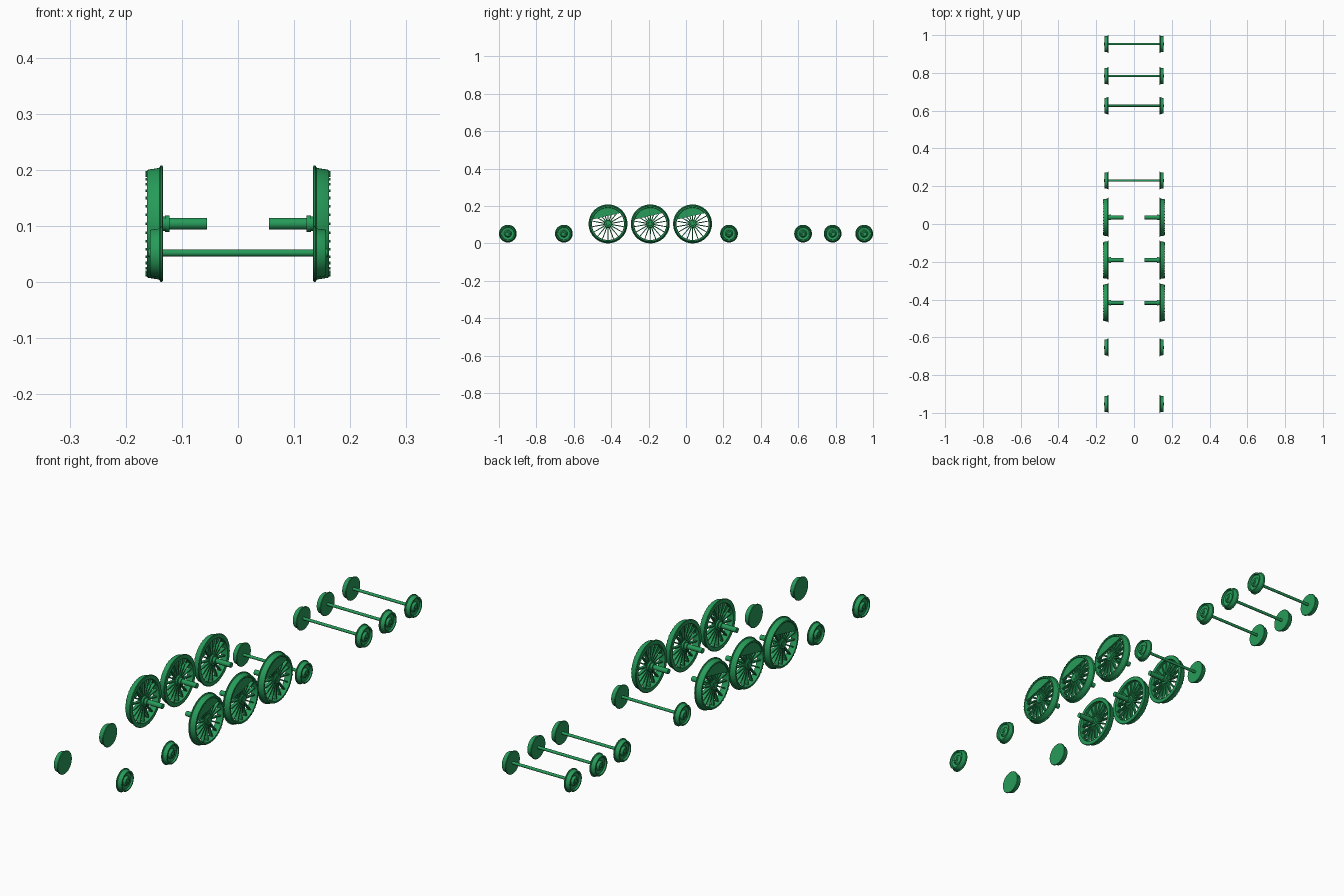
import bpy, bmesh, math
from mathutils import Matrix, Vector

if "Cube" in bpy.data.objects:
    bpy.data.objects.remove(bpy.data.objects["Cube"])

green = bpy.data.materials.new("green_paint")
green.diffuse_color = (0.02, 0.33, 0.10, 1)
green.use_nodes = True
green.node_tree.nodes["Principled BSDF"].inputs["Base Color"].default_value = green.diffuse_color


def revolve(bm, profile, segs, closed=True):
    """Spin (x, radius) points around the x axis; radius 0 becomes a pole."""
    rings = []
    for x, r in profile:
        if r == 0:
            rings.append([bm.verts.new((x, 0, 0))] * segs)
        else:
            rings.append([bm.verts.new((x, r * math.cos(2 * math.pi * i / segs),
                                        r * math.sin(2 * math.pi * i / segs)))
                          for i in range(segs)])
    pairs = list(zip(rings, rings[1:]))
    if closed:
        pairs.append((rings[-1], rings[0]))
    for a, b in pairs:
        for i in range(segs):
            j = (i + 1) % segs
            quad = list(dict.fromkeys((a[i], a[j], b[j], b[i])))
            if len(quad) > 2:
                bm.faces.new(quad)


def rod(bm, x0, x1, r, segs=20):
    revolve(bm, [(x0, 0), (x0, r), (x1, r), (x1, 0)], segs, closed=False)


def prism(bm, outline, x0, x1):
    """Extrude a (y, z) outline along x."""
    a = [bm.verts.new((x0, y, z)) for y, z in outline]
    b = [bm.verts.new((x1, y, z)) for y, z in outline]
    bm.faces.new(a)
    bm.faces.new(b)
    for i in range(len(a)):
        j = (i + 1) % len(a)
        bm.faces.new((a[i], a[j], b[j], b[i]))


def finish(bm, name):
    bmesh.ops.recalc_face_normals(bm, faces=bm.faces)
    me = bpy.data.meshes.new(name)
    bm.to_mesh(me)
    bm.free()
    me.polygons.foreach_set("use_smooth", [True] * len(me.polygons))
    me.set_sharp_from_angle(angle=math.radians(30))
    me.materials.append(green)
    return me


def place(name, mesh, y, z, mirror=True):
    ob = bpy.data.objects.new(name, mesh)
    ob.location = (0, y, z)
    bpy.context.collection.objects.link(ob)
    if mirror:
        ob.modifiers.new("other_side", 'MIRROR')


# Driving wheel: flanged tyre, hub, stub axle with collar
bm = bmesh.new()
revolve(bm, [(0.134, 0.087), (0.134, 0.102), (0.1355, 0.104), (0.138, 0.104),
             (0.140, 0.100), (0.143, 0.099), (0.160, 0.0965), (0.162, 0.095),
             (0.162, 0.088), (0.158, 0.086), (0.140, 0.086)], 64)
revolve(bm, [(0.134, 0), (0.134, 0.021), (0.157, 0.021), (0.160, 0.018),
             (0.160, 0.011), (0.162, 0.010), (0.162, 0)], 32, closed=False)
rod(bm, 0.055, 0.136, 0.0105)
rod(bm, 0.122, 0.130, 0.015)
rod(bm, 0.128, 0.136, 0.013)

# Tapered spokes
SPOKES = 18
for k in range(SPOKES):
    n0 = len(bm.verts)
    prism(bm, [(0.017, -0.0030), (0.088, -0.0021), (0.088, 0.0021), (0.017, 0.0030)],
          0.141, 0.154)
    bm.verts.ensure_lookup_table()
    bmesh.ops.rotate(bm, verts=bm.verts[n0:], cent=(0, 0, 0),
                     matrix=Matrix.Rotation(2 * math.pi * (k + 0.5) / SPOKES, 3, 'X'))

# Counterweight segment on the outer face
mid, half = math.radians(103), math.acos(0.042 / 0.088)
prism(bm, [(0.088 * math.cos(mid - half + 2 * half * i / 20),
            0.088 * math.sin(mid - half + 2 * half * i / 20)) for i in range(21)],
      0.147, 0.159)

# Small studs around the tyre face
for k in range(36):
    n0 = len(bm.verts)
    rod(bm, 0.160, 0.1645, 0.0024, 8)
    bm.verts.ensure_lookup_table()
    a = 2 * math.pi * k / 36
    bmesh.ops.translate(bm, verts=bm.verts[n0:],
                        vec=Vector((0, 0.0915 * math.cos(a), 0.0915 * math.sin(a))))
drive_mesh = finish(bm, "driving_wheel")

# Small wheel: solid disc with flange, recessed ring and hub
bm = bmesh.new()
revolve(bm, [(0.134, 0), (0.134, 0.046), (0.1355, 0.0475), (0.138, 0.0475),
             (0.140, 0.044), (0.143, 0.043), (0.155, 0.0415), (0.157, 0.040),
             (0.157, 0.035), (0.150, 0.033), (0.148, 0.020), (0.155, 0.016),
             (0.157, 0.014), (0.157, 0.008), (0.160, 0.007), (0.160, 0)],
        48, closed=False)
small_mesh = finish(bm, "carrying_wheel")

# Thin through axle
bm = bmesh.new()
rod(bm, -0.136, 0.136, 0.006)
axle_mesh = finish(bm, "axle")

for i, y in enumerate((-0.417, -0.191, 0.035)):
    place(f"driving_wheels_{i + 1}", drive_mesh, y, 0.104)
for i, y in enumerate((-0.9525, -0.653, 0.23, 0.626, 0.784, 0.9525)):
    place(f"carrying_wheels_{i + 1}", small_mesh, y, 0.052)
    if y > 0:
        place(f"axle_{i + 1}", axle_mesh, y, 0.052, mirror=False)
